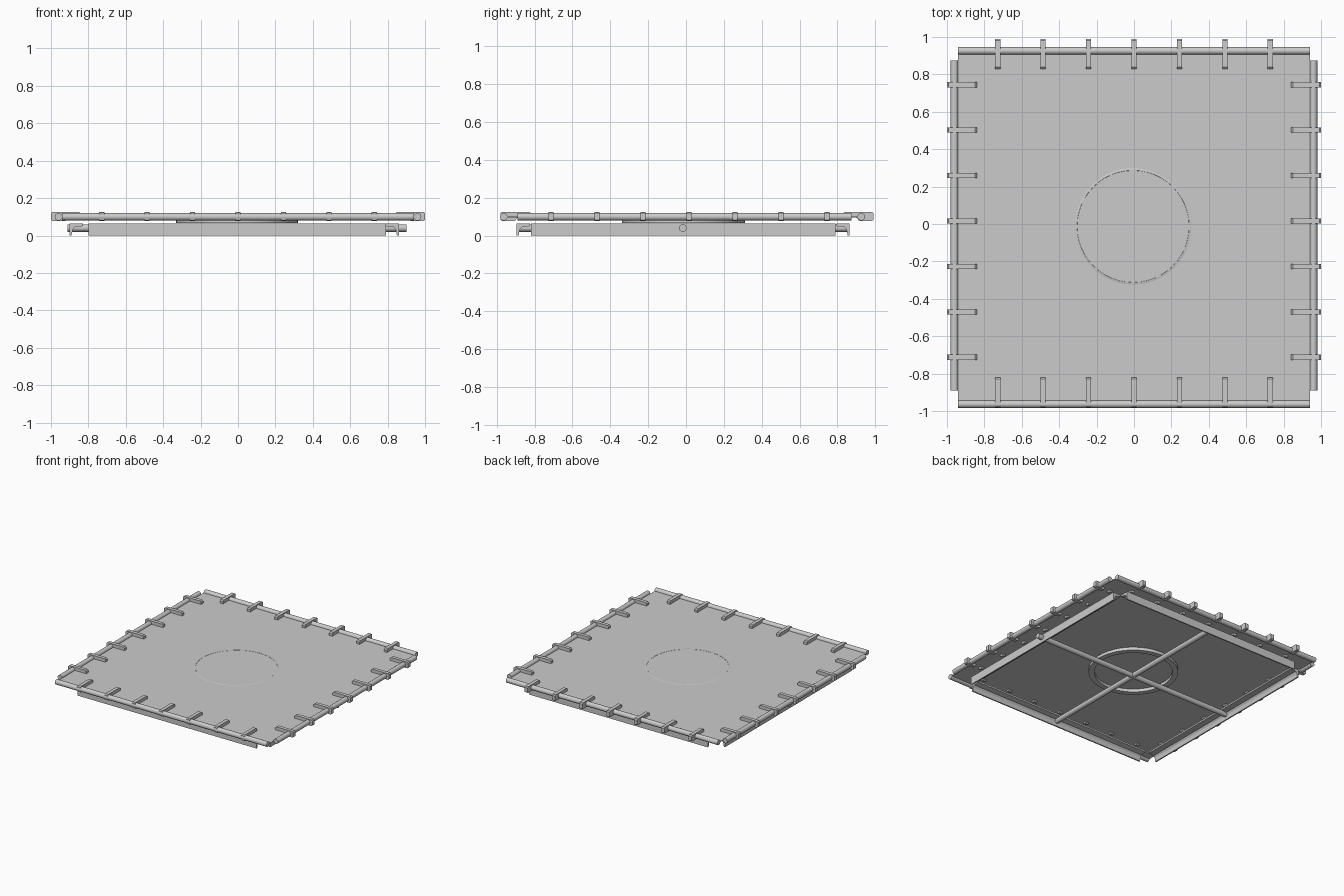
import bpy, bmesh, math
from mathutils import Matrix, Vector

if "Cube" in bpy.data.objects:
    bpy.data.objects.remove(bpy.data.objects["Cube"])


def finish(name, bm, smooth=False):
    bmesh.ops.recalc_face_normals(bm, faces=bm.faces)
    mesh = bpy.data.meshes.new(name)
    bm.to_mesh(mesh)
    bm.free()
    ob = bpy.data.objects.new(name, mesh)
    bpy.context.collection.objects.link(ob)
    if smooth:
        bpy.ops.object.select_all(action='DESELECT')
        ob.select_set(True)
        bpy.context.view_layer.objects.active = ob
        bpy.ops.object.shade_smooth_by_angle(angle=math.radians(35))
    return ob


def rod(name, a, b, r):
    a, b = Vector(a), Vector(b)
    bm = bmesh.new()
    rot = (b - a).to_track_quat('Z', 'Y').to_matrix().to_4x4()
    bmesh.ops.create_cone(bm, cap_ends=True, segments=24, radius1=r, radius2=r,
                          depth=(b - a).length,
                          matrix=Matrix.Translation((a + b) / 2) @ rot)
    return finish(name, bm, True)


def extrude(name, profile, t0, t1, place):
    """Extrude a (u, z) profile from t0 to t1; place maps (u, t, z) to space."""
    bm = bmesh.new()
    ends = [[bm.verts.new(place(u, t, z)) for u, z in profile] for t in (t0, t1)]
    n = len(profile)
    bm.faces.new(ends[0])
    bm.faces.new(ends[1])
    for i in range(n):
        j = (i + 1) % n
        bm.faces.new((ends[0][i], ends[0][j], ends[1][j], ends[1][i]))
    return finish(name, bm)


# stretched sheet
bm = bmesh.new()
bmesh.ops.create_cube(bm, size=1, matrix=Matrix.Translation((0, -0.0175, 0.098))
                      @ Matrix.Diagonal((1.88, 1.885, 0.004, 1)))
finish("sheet", bm)

# edge rods
R, ZR = 0.02, 0.1
rod("back_edge_rod", (-0.94, 0.926, ZR), (0.94, 0.926, ZR), R)
rod("front_edge_rod", (-0.94, -0.963, ZR), (0.94, -0.963, ZR), R)
for s, n in ((-1, "left"), (1, "right")):
    rod(n + "_edge_rod", (s * 0.96, -0.89, ZR), (s * 0.96, 0.875, ZR), R)

# clips holding the sheet to the rods; u runs from outer end inwards
clip = [(0, 0.083), (0, 0.119), (0.008, 0.126), (0.15, 0.126), (0.16, 0.119),
        (0.16, 0.09), (0.152, 0.082), (0.138, 0.082), (0.13, 0.097),
        (0.09, 0.097), (0.075, 0.077), (0.008, 0.077)]
for i in range(-3, 4):
    c = i * 0.243
    extrude("back_clip", clip, c - 0.014, c + 0.014, lambda u, t, z: (t, 0.99 - u, z))
    extrude("front_clip", clip, c - 0.014, c + 0.014, lambda u, t, z: (t, -0.98 + u, z))
    c += 0.016
    extrude("right_clip", clip, c - 0.014, c + 0.014, lambda u, t, z: (1 - u, t, z))
    extrude("left_clip", clip, c - 0.014, c + 0.014, lambda u, t, z: (-1 + u, t, z))

# angle-section base rails; u runs from outer wall inwards
angle = [(0, 0), (0.01, 0), (0.016, 0.03), (0.026, 0.044), (0.07, 0.05),
         (0.07, 0.063), (0, 0.063)]
extrude("front_rail", angle, -0.8, 0.79, lambda u, t, z: (t, -0.895 + u, z))
extrude("back_rail", angle, -0.8, 0.79, lambda u, t, z: (t, 0.865 - u, z))
extrude("left_rail", angle, -0.82, 0.79, lambda u, t, z: (-0.9 + u, t, z))
extrude("right_rail", angle, -0.82, 0.79, lambda u, t, z: (0.86 - u, t, z))

# crossing rods under the sheet
rod("cross_rod_x", (-0.912, -0.017, 0.04), (0.902, -0.017, 0.04), 0.02)
rod("cross_rod_y", (-0.005, -0.885, 0.04), (-0.005, 0.855, 0.04), 0.02)

# centre support ring
ring = [(0.326, 0.066), (0.326, 0.09), (0.31, 0.1006), (0.3, 0.1006),
        (0.285, 0.09), (0.285, 0.066)]
bm = bmesh.new()
N = 48
loops = []
for k in range(N):
    a = 2 * math.pi * k / N
    loops.append([bm.verts.new((-0.005 + r * math.cos(a), -0.013 + r * math.sin(a), z))
                  for r, z in ring])
for k in range(N):
    p, q = loops[k], loops[(k + 1) % N]
    for i in range(len(ring)):
        j = (i + 1) % len(ring)
        bm.faces.new((p[i], p[j], q[j], q[i]))
finish("support_ring", bm, True)
